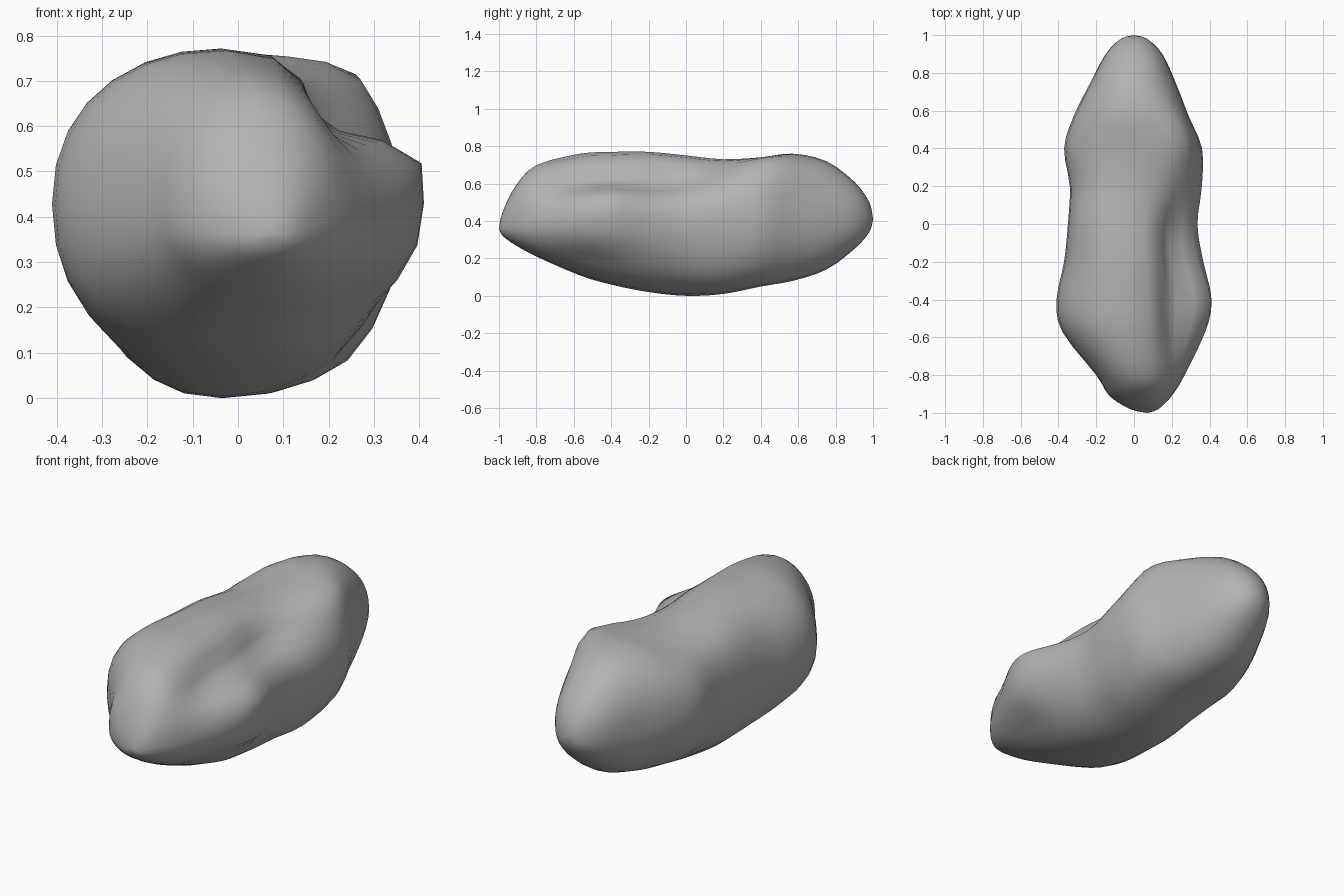
import bpy
import bmesh
import math
from mathutils import Vector

SIDES = 28
STEPS = 3
FULLNESS = .91   # below one squares the cross-sections slightly

# remove the default object
default_cube = bpy.data.objects.get("Cube")
if default_cube:
    bpy.data.objects.remove(default_cube, do_unlink=True)

# stations along the rock: y, x min, x max, z min, z max, axis x, axis z
STATIONS = [
    (-1, .07, .07, .36, .36, .07, .36),
    (-.98, -.02, .13, .32, .45, .06, .37),
    (-.91, -.13, .2, .27, .59, .05, .39),
    (-.8, -.2, .27, .21, .7, .03, .4),
    (-.57, -.38, .38, .11, .76, -.02, .42),
    (-.4, -.41, .41, .06, .77, -.03, .43),
    (-.2, -.37, .37, .02, .77, -.04, .43),
    (0, -.35, .34, 0, .75, -.04, .44),
    (.2, -.34, .36, .01, .73, 0, .43),
    (.4, -.37, .36, .05, .74, .04, .42),
    (.57, -.32, .29, .08, .76, .03, .43),
    (.75, -.23, .22, .14, .72, 0, .43),
    (.9, -.15, .15, .25, .61, 0, .42),
    (.98, -.07, .07, .34, .5, 0, .41),
    (1, 0, 0, .41, .41, 0, .41),
]

# soft dents (negative) and swellings (positive): centre, radii, depth
SCULPT = [
    ((.27, -.45, .65), (.14, .3, .14), -.13),   # hollow on the upper side
    ((.28, -.05, .68), (.13, .22, .14), -.08),  # saddle behind the hollow
    ((.38, -.42, .52), (.08, .2, .07), .03),    # knob beside the hollow
    ((.24, .45, .69), (.1, .2, .1), .04),       # shoulder at the back
    ((.3, -.5, .18), (.14, .25, .12), -.04),    # flattened belly at the front
    ((-.25, .1, .68), (.13, .22, .12), .015),   # full upper edge at the side
    ((.25, .15, .1), (.12, .22, .1), .015),     # swelling low at the back
]


def blend(a, b, c, d, t):
    """Smooth curve from b to c."""
    return b + t * ((c - a) + t * ((2 * a - 5 * b + 4 * c - d) + t * (3 * (b - c) + d - a))) / 2


def stations_between():
    """Yield smoothly interpolated stations, without the two tips."""
    last = len(STATIONS) - 1
    for i in range(last):
        picks = [STATIONS[min(max(i + k, 0), last)] for k in (-1, 0, 1, 2)]
        for step in range(STEPS):
            if i or step:
                yield [blend(*values, step / STEPS) for values in zip(*picks)]


def sculpt(point, axis):
    """Push a point along its direction from the axis."""
    outward = (point - axis).normalized()
    push = 0
    for centre, radii, depth in SCULPT:
        reach = sum(((p - c) / r) ** 2 for p, c, r in zip(point, centre, radii))
        push += depth * math.exp(-reach)
    return point + outward * push


def squared(value):
    return math.copysign(abs(value) ** FULLNESS, value)


def make_ring(bm, station):
    """One closed cross-section made from four quarter ovals."""
    y, left, right, low, high, axis_x, axis_z = station
    axis = Vector((axis_x, y, axis_z))
    ring = []
    for k in range(SIDES):
        angle = math.tau * k / SIDES
        across, up = squared(math.cos(angle)), squared(math.sin(angle))
        width = right - axis_x if across > 0 else axis_x - left
        height = high - axis_z if up > 0 else axis_z - low
        point = axis + Vector((across * width, 0, up * height))
        ring.append(bm.verts.new(sculpt(point, axis)))
    return ring


def make_tip(bm, station):
    return bm.verts.new((station[5], station[0], station[6]))


# rock body
bm = bmesh.new()
rings = [make_ring(bm, station) for station in stations_between()]
front_tip = make_tip(bm, STATIONS[0])
back_tip = make_tip(bm, STATIONS[-1])
for k in range(SIDES):
    n = (k + 1) % SIDES
    for near, far in zip(rings, rings[1:]):
        bm.faces.new((near[k], near[n], far[n], far[k]))
    bm.faces.new((front_tip, rings[0][n], rings[0][k]))
    bm.faces.new((back_tip, rings[-1][k], rings[-1][n]))
bmesh.ops.recalc_face_normals(bm, faces=bm.faces[:])
for face in bm.faces:
    face.smooth = True

mesh = bpy.data.meshes.new("rock_body")
bm.to_mesh(mesh)
bm.free()
rock = bpy.data.objects.new("rock_body", mesh)
bpy.context.collection.objects.link(rock)

# stone colour
stone = bpy.data.materials.new("stone_grey")
stone.use_nodes = True
grey = (.45, .45, .45, 1)
stone.diffuse_color = grey
stone.node_tree.nodes["Principled BSDF"].inputs["Base Color"].default_value = grey
mesh.materials.append(stone)
